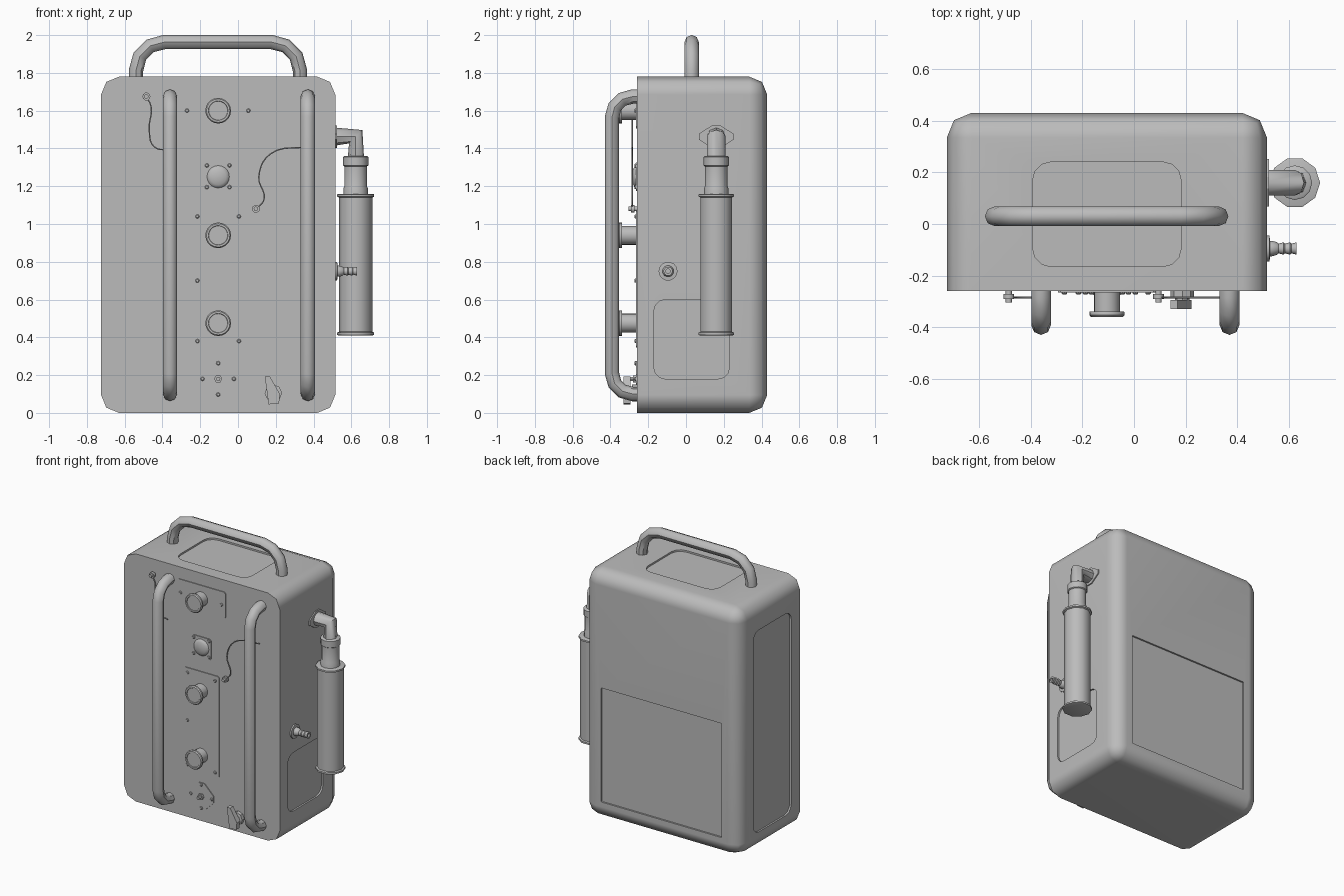
import bpy, bmesh, math
from mathutils import Vector, Matrix

if "Cube" in bpy.data.objects:
    bpy.data.objects.remove(bpy.data.objects["Cube"], do_unlink=True)

grey = bpy.data.materials.new("plain_grey")
grey.use_nodes = True
grey.diffuse_color = (0.5, 0.5, 0.5, 1)
grey.node_tree.nodes["Principled BSDF"].inputs["Base Color"].default_value = (0.5, 0.5, 0.5, 1)

CX, FRONT, SIDE = -0.105, -0.26, 0.515   # face centre line, front plane, right-hand wall


def activate(ob):
    bpy.ops.object.select_all(action='DESELECT')
    ob.select_set(True)
    bpy.context.view_layer.objects.active = ob


def finish(name, bm, angle=40):
    bmesh.ops.recalc_face_normals(bm, faces=bm.faces)
    me = bpy.data.meshes.new(name)
    bm.to_mesh(me)
    bm.free()
    me.materials.append(grey)
    ob = bpy.data.objects.new(name, me)
    bpy.context.collection.objects.link(ob)
    activate(ob)
    if angle:
        bpy.ops.object.shade_smooth_by_angle(angle=math.radians(angle))
    return ob


# Local frames: u, v span the face, w points out of it
FRAMES = {
    "front": ((1, 0, 0), (0, 0, 1), (0, -1, 0)),
    "back": ((1, 0, 0), (0, 0, 1), (0, 1, 0)),
    "left": ((0, 1, 0), (0, 0, 1), (1, 0, 0)),
    "right": ((0, 1, 0), (0, 0, 1), (-1, 0, 0)),
    "up": ((1, 0, 0), (0, 1, 0), (0, 0, 1)),
}


def frame(face, origin):
    m = Matrix([Vector(a) for a in FRAMES[face]]).transposed().to_4x4()
    return Matrix.Translation(origin) @ m


def prism(name, pts, low, high, face, origin, angle=0):
    bm = bmesh.new()
    m = frame(face, origin)
    rings = [[bm.verts.new(m @ Vector((u, v, w))) for u, v in pts] for w in (low, high)]
    for r in rings:
        bm.faces.new(r)
    for i in range(len(pts)):
        j = (i + 1) % len(pts)
        bm.faces.new((rings[0][i], rings[0][j], rings[1][j], rings[1][i]))
    return finish(name, bm, angle)


def rounded(w, h, r, n=3):
    """Outline of a rectangle with rounded corners, centred on zero."""
    pts = []
    for k, (sx, sy) in enumerate(((1, 1), (-1, 1), (-1, -1), (1, -1))):
        for i in range(n + 1):
            a = (k + i / n) * math.pi / 2
            pts.append((sx * (w / 2 - r) + r * math.cos(a), sy * (h / 2 - r) + r * math.sin(a)))
    return pts


def diamond(a, b, cut=0.2):
    """Outline of a diamond with its points cut off."""
    c, d = cut, 1 - cut
    unit = ((d, c), (c, d), (-c, d), (-d, c), (-d, -c), (-c, -d), (c, -d), (d, -c))
    return [(a * u, b * v) for u, v in unit]


def lathe(name, profile, face, origin, sides=16):
    bm = bmesh.new()
    m = frame(face, origin)
    rings = []
    for r, w in profile:
        rings.append([bm.verts.new(m @ Vector((r * math.cos(t), r * math.sin(t), w)))
                      for t in (2 * math.pi * i / sides for i in range(sides))])
    for a, b in zip(rings, rings[1:]):
        for i in range(sides):
            j = (i + 1) % sides
            bm.faces.new((a[i], a[j], b[j], b[i]))
    bm.faces.new(rings[0])
    bm.faces.new(rings[-1])
    return finish(name, bm)


def tube(name, pts, radius, smooth_path=False, resolution=2):
    cu = bpy.data.curves.new(name, 'CURVE')
    cu.dimensions = '3D'
    cu.bevel_depth, cu.bevel_resolution, cu.use_fill_caps = radius, resolution, True
    sp = cu.splines.new('BEZIER' if smooth_path else 'POLY')
    if smooth_path:
        sp.bezier_points.add(len(pts) - 1)
        for p, co in zip(sp.bezier_points, pts):
            p.co, p.handle_left_type, p.handle_right_type = co, 'AUTO', 'AUTO'
        sp.resolution_u = 5
    else:
        sp.points.add(len(pts) - 1)
        for p, co in zip(sp.points, pts):
            p.co = (*co, 1)
    cu.materials.append(grey)
    ob = bpy.data.objects.new(name, cu)
    bpy.context.collection.objects.link(ob)
    activate(ob)
    bpy.ops.object.convert(target='MESH')
    bpy.ops.object.shade_smooth_by_angle(angle=math.radians(45))
    return bpy.context.object


def bend(a, corner, b, r, n=3):
    """Points of a rounded turn from a towards b."""
    c = Vector(corner)
    u, v = (Vector(a) - c).normalized(), (Vector(b) - c).normalized()
    return [c + r * (u * (1 - math.sin(t)) + v * (1 - math.cos(t)))
            for t in (i / n * math.pi / 2 for i in range(n + 1))]


# Case: box rounded everywhere except around its front
bm = bmesh.new()
bmesh.ops.create_cube(bm, size=1)
bmesh.ops.transform(bm, verts=bm.verts, matrix=Matrix.Translation((CX, 0.085, 0.89))
                    @ Matrix.Diagonal((1.24, 0.69, 1.78, 1)))
soft = [e for e in bm.edges if any(v.co.y > 0 for v in e.verts)]
bmesh.ops.bevel(bm, geom=soft, offset=0.095, segments=2, profile=0.5, affect='EDGES')
case = finish("case", bm, 0)

# Shallow recessed panels
recesses = [
    ("top", rounded(0.575, 0.405, 0.07), "up", (CX, 0.0375, 1.78)),
    ("left", rounded(0.40, 0.42, 0.06), "left", (SIDE, 0.03, 0.39)),
    ("right", rounded(0.43, 1.45, 0.06), "right", (-0.725, 0.055, 0.85)),
    ("back", rounded(0.96, 0.82, 0.005, 1), "back", (CX, 0.43, 0.54)),
]
for label, outline, face, origin in recesses:
    cutter = prism(label + "_recess_cutter", outline, -0.012, 0.05, face, origin)
    cutter.hide_render = True
    mod = case.modifiers.new(label, 'BOOLEAN')
    mod.operation, mod.solver, mod.object = 'DIFFERENCE', 'EXACT', cutter
    activate(case)
    bpy.ops.object.modifier_apply(modifier=mod.name)
    bpy.data.objects.remove(cutter, do_unlink=True)
activate(case)
bpy.ops.object.shade_smooth_by_angle(angle=math.radians(50))
case.modifiers.new("even_shading", 'WEIGHTED_NORMAL').keep_sharp = True

# Carry handle and the two front guard handles
l, r, top = -0.54, 0.328, 1.963
tube("carry_handle", [(l, 0.03, 1.7)] + bend((l, 0.03, 1.7), (l, 0.03, top), (r, 0.03, top), 0.15)
     + bend((l, 0.03, top), (r, 0.03, top), (r, 0.03, 1.7), 0.15) + [(r, 0.03, 1.7)], 0.038)
for label, x in (("right", -0.36), ("left", 0.37)):
    hi, lo, out = 1.675, 0.1, -0.392
    tube(label + "_front_handle", [(x, -0.23, hi)]
         + bend((x, 0, hi), (x, out, hi), (x, out, lo), 0.11)
         + bend((x, out, hi), (x, out, lo), (x, 0, lo), 0.11) + [(x, -0.23, lo)], 0.038)

# Thin plates on the front
for label, outline, x, z in (
        ("upper_plate", rounded(0.38, 0.19, 0.01, 1), CX, 1.60),
        ("dome_plate", rounded(0.15, 0.15, 0.01, 1), CX, 1.25),
        ("knob_plate", rounded(0.28, 0.73, 0.01, 1), CX, 0.71),
        ("valve_plate", diamond(0.12, 0.12), CX, 0.18)):
    prism(label, outline, -0.01, 0.006, "front", (x, FRONT, z))

# Round plugs with a lipped cap
plug = [(0.05, -0.01), (0.05, 0.078), (0.066, 0.078), (0.068, 0.084), (0.068, 0.093),
        (0.062, 0.1), (0.052, 0.1), (0.05, 0.096)]
for i, z in enumerate((1.60, 0.94, 0.475)):
    lathe(f"plug_{i + 1}", plug, "front", (CX, FRONT, z), 20)

# Domed window
dome = [(0.06 * math.cos(t), 0.005 + 0.02 * math.sin(t)) for t in (0, 0.4, 0.8, 1.2, 1.5)]
lathe("dome", dome, "front", (CX, FRONT, 1.25), 20)

# Screws and the centre bolt
spots = [(-0.27, 1.6), (0.055, 1.6), (-0.215, 0.70)]
spots += [(CX + s * 0.11, z) for s in (-1, 1) for z in (1.04, 0.38)]
spots += [(CX + s * 0.06, z) for s in (-1, 1) for z in (1.31, 1.195)]
spots += [(CX + 0.083 * dx, 0.18 + 0.083 * dz) for dx, dz in ((1, 0), (-1, 0), (0, 1), (0, -1))]
for i, (x, z) in enumerate(spots):
    lathe(f"screw_{i + 1}", [(0.011, -0.005), (0.011, 0.009), (0.007, 0.013)], "front", (x, FRONT, z), 8)
lathe("centre_bolt", [(0.022, 0), (0.022, 0.02), (0.012, 0.02), (0.012, 0.045)],
      "front", (CX, FRONT, 0.18), 6)

# Cable clips and their hanging cables
clip = [(0.012, -0.01), (0.012, 0.012), (0.021, 0.012), (0.021, 0.03), (0.012, 0.03), (0.012, 0.045)]
for i, (x, z) in enumerate(((-0.485, 1.675), (0.095, 1.08))):
    lathe(f"cable_clip_{i + 1}", clip, "front", (x, FRONT, z), 10)
tube("cable_1", [(x, -0.284, z) for x, z in ((-0.485, 1.675), (-0.46, 1.62), (-0.47, 1.5),
     (-0.445, 1.41), (-0.36, 1.39))], 0.004, True, 1)
tube("cable_2", [(x, -0.284, z) for x, z in ((0.095, 1.08), (0.138, 1.13), (0.11, 1.25),
     (0.17, 1.37), (0.37, 1.41))], 0.004, True, 1)

# Turn switch
lathe("switch_base", [(0.046, -0.01), (0.046, 0.025), (0.028, 0.028), (0.028, 0.045)],
      "front", (0.187, FRONT, 0.105), 8)
prism("switch_lever", [(-0.045, 0.088), (-0.018, 0.088), (0.035, -0.005), (0.03, -0.055), (-0.025, -0.06)],
      0.035, 0.07, "front", (0.187, FRONT, 0.105))

# Exhaust: flange, mitred elbow, collar and silencer
EX, EY = 0.623, 0.16
prism("exhaust_flange", diamond(0.115, 0.075), -0.01, 0.008, "left", (SIDE, EY, 1.462))
tube("exhaust_elbow", [(SIDE - 0.02, EY, 1.462), (EX, EY, 1.462), (EX, EY, 1.25)], 0.05)
lathe("exhaust_collar", [(0.064, 1.12), (0.064, 1.19), (0.06, 1.2), (0.06, 1.305), (0.067, 1.31),
                         (0.067, 1.355), (0.06, 1.36)], "up", (EX, EY, 0), 12)
lathe("silencer", [(0.09, 0.41), (0.098, 0.413), (0.098, 0.425), (0.088, 0.43), (0.088, 1.14),
                   (0.098, 1.145), (0.098, 1.157), (0.09, 1.16)], "up", (EX, EY, 0), 10)

# Hose nozzle with ridges
nozzle = [(0.05, -0.01), (0.05, 0.01), (0.03, 0.012), (0.03, 0.02), (0.024, 0.04)]
for k in range(3):
    nozzle += [(0.019, 0.045 + 0.025 * k), (0.024, 0.065 + 0.025 * k)]
nozzle += [(0.012, 0.115), (0.012, 0.07)]
lathe("hose_nozzle", nozzle, "left", (SIDE, -0.095, 0.75), 14)
